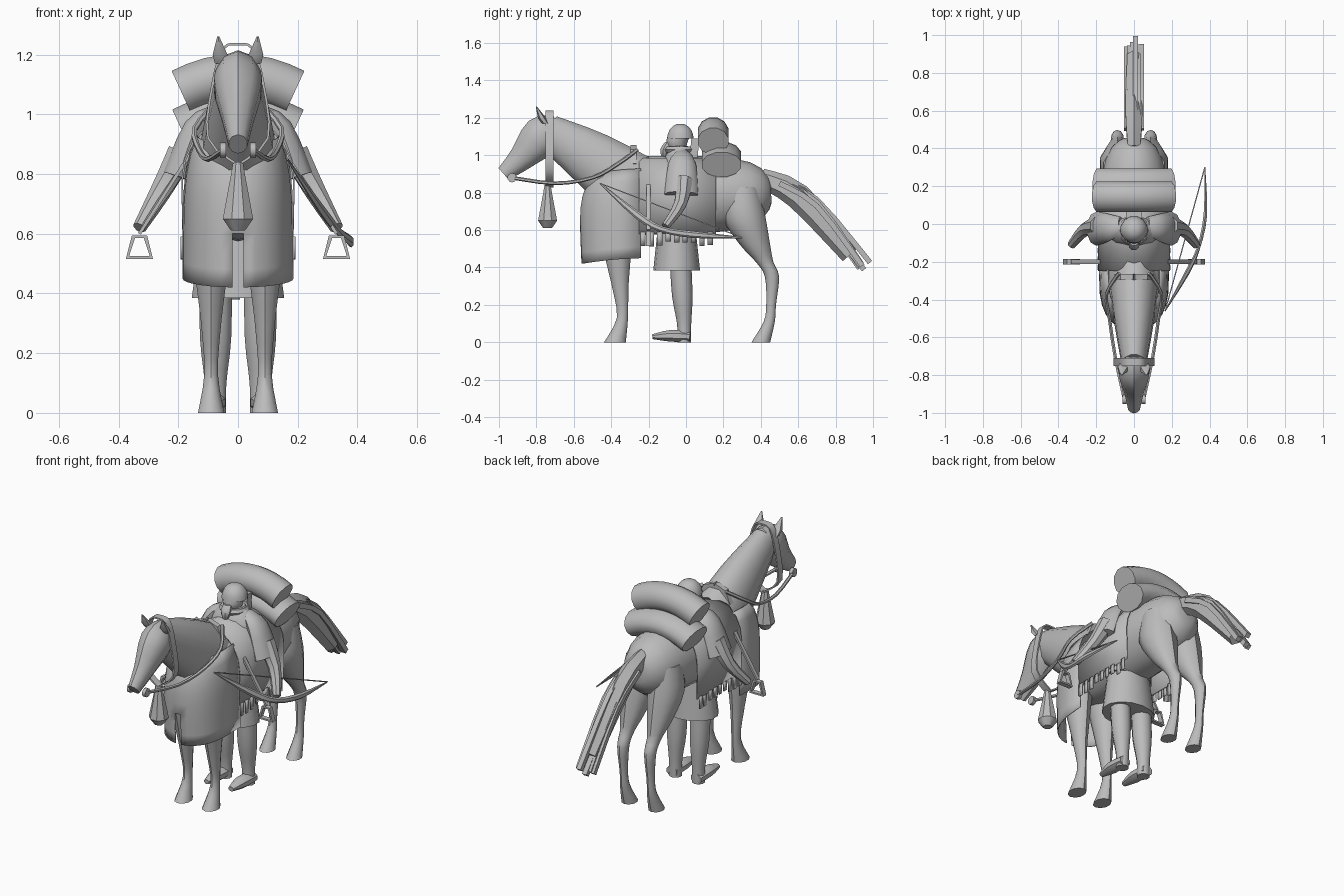
import bpy, bmesh, math, random
from mathutils import Vector

random.seed(4)
cube = bpy.data.objects.get("Cube")
if cube:
    bpy.data.objects.remove(cube)

grey = bpy.data.materials.new("plain_grey")
grey.use_nodes = True
shade = (.5, .5, .5, 1)
grey.diffuse_color = shade
grey.node_tree.nodes["Principled BSDF"].inputs["Base Color"].default_value = shade

ACROSS, ALONG, UP = Vector((1, 0, 0)), Vector((0, 1, 0)), Vector((0, 0, 1))
parts = []


def finish(name, bm, mirror=False, thickness=0):
    """Turn a bmesh into a named object, optionally mirrored or thickened."""
    bmesh.ops.recalc_face_normals(bm, faces=bm.faces)
    mesh = bpy.data.meshes.new(name)
    bm.to_mesh(mesh)
    bm.free()
    mesh.materials.append(grey)
    part = bpy.data.objects.new(name, mesh)
    bpy.context.collection.objects.link(part)
    if mirror:
        part.modifiers.new("Mirror", "MIRROR")
    if thickness:
        part.modifiers.new("Solidify", "SOLIDIFY").thickness = thickness
    parts.append(part)


def spline(points, steps):
    """Pass a smooth curve through the points, radius included."""
    result = []
    last = len(points) - 1
    for i in range(last):
        before, start = points[max(i - 1, 0)], points[i]
        end, after = points[i + 1], points[min(i + 2, last)]
        for k in range(steps):
            t = k / steps
            bend_in, bend_out = (end - before) / 2, (after - start) / 2
            result.append(start + bend_in * t + (3 * (end - start) - 2 * bend_in - bend_out) * t**2
                          + (2 * (start - end) + bend_in + bend_out) * t**3)
    return result + [points[-1]]


def tube(name, path, radii, sides=10, squash=1, side=ACROSS, flat=False,
         closed=False, mirror=False, steps=3):
    """Sweep an ellipse along a path; squash scales the radius along the side vector."""
    if isinstance(radii, float):
        radii = [radii] * len(path)
    points = [Vector((*p, r)) for p, r in zip(path, radii)]
    if not closed:
        points = spline(points, steps)
    bm = bmesh.new()
    rings = []
    last = len(points) - 1
    for i, point in enumerate(points):
        before = points[i - 1] if closed else points[max(i - 1, 0)]
        after = points[(i + 1) % len(points)] if closed else points[min(i + 1, last)]
        forward = UP if flat else (after - before).xyz.normalized()
        u = (side - forward * side.dot(forward)).normalized()
        v = forward.cross(u)
        ring = []
        for k in range(sides):
            turn = math.tau * (k + .5) / sides
            offset = u * squash * math.cos(turn) + v * math.sin(turn)
            ring.append(bm.verts.new(point.xyz + offset * point.w))
        rings.append(ring)
    pairs = list(zip(rings, rings[1:]))
    if closed:
        pairs.append((rings[-1], rings[0]))
    else:
        bm.faces.new(rings[0])
        bm.faces.new(rings[-1])
    for ring, following in pairs:
        for k in range(sides):
            bm.faces.new((ring[k - 1], ring[k], following[k], following[k - 1]))
    finish(name, bm, mirror)


def at_x(x, *pairs):
    return [(x, y, z) for y, z in pairs]


def at_y(y, *pairs):
    return [(x, y, z) for x, z in pairs]


def sheet(name, grid, is_gap=lambda i, j: False, mirror=False):
    """Thin cloth through a grid of points, leaving gaps by a rule."""
    bm = bmesh.new()
    verts = [[bm.verts.new(p) for p in row] for row in grid]
    for i in range(len(verts) - 1):
        for j in range(len(verts[0]) - 1):
            if not is_gap(i, j):
                bm.faces.new((verts[i][j], verts[i][j + 1], verts[i + 1][j + 1], verts[i + 1][j]))
    finish(name, bm, mirror, .006)


# Horse: barrel with blunt rounded ends, then neck, head and legs
stations = [math.sin(math.pi * (k / 14 - .5)) * .99 for k in range(15)]
tube("horse_body", at_x(0, *[(t * .49 - .03, .78 + .02 * t) for t in stations]),
     [.2 * (1 - t**4) ** .4 for t in stations], sides=14, squash=.9, steps=1)
tube("horse_neck", at_x(0, (-.25, .8), (-.5, .98), (-.74, 1.13)), (.2, .155, .095), sides=12, squash=.7)
tube("horse_head", at_x(0, (-.68, 1.15), (-.77, 1.1), (-.88, .985), (-.975, .9)),
     (.07, .11, .07, .042), squash=.77)
tube("horse_ear", [(.055, -.75, 1.17), (.06, -.77, 1.2), (.066, -.8, 1.26)], (.02, .022, .003),
     sides=6, squash=1.3, flat=True, mirror=True, steps=1)
tube("horse_hind_leg", at_x(.088, (.3, .83), (.31, .67), (.37, .52), (.42, .43), (.46, .35),
                            (.455, .2), (.445, .11), (.4, 0)),
     (.09, .115, .08, .047, .038, .026, .03, .05), squash=.85, flat=True, mirror=True)
tube("horse_front_leg", at_x(.09, (-.38, .65), (-.36, .4), (-.35, .28), (-.34, .13), (-.38, 0)),
     (.1, .06, .042, .03, .058), squash=.8, flat=True, mirror=True)

# Tail: one thick lock and loose flat strands
tube("tail_lock", at_x(0, (.4, .88), (.6, .78), (.88, .47)), (.05, .07, .055), sides=6, squash=.75)
for i in range(6):
    lift, reach = random.uniform(-.05, .04), random.uniform(-.08, 0)
    tube("tail_strand", at_x(.016 * i - .04, (.5, .85 + lift / 2), (.7, .73 + lift),
                             (1 + reach, .41 + lift / 2)), .02, sides=4)

# Chest cloth: wraps the chest, open behind, slit at the front, drawn in at the top
grid = []
for row in range(9):
    height = row / 8
    pull = 1 - .25 * height**5
    arc = [math.pi * (k / 15 - .5) for k in range(16)]
    grid.append([(.186 * pull * math.sin(a),
                  -.24 - (.32 + .02 * height) * pull * abs(math.cos(a)) ** .6,
                  .45 + .48 * height - .03 * math.cos(a)) for a in arc])
sheet("chest_cloth", grid, is_gap=lambda i, j: i < 3 and j == 7)

# Saddle blanket with straight flaps and a fringe of tabs
arc = [math.pi * (k / 10 - .5) for k in range(11)]
arch = [(.19 * math.sin(a), .78 + .215 * math.cos(a)) for a in arc]
arch = [(-.186, .58)] + arch + [(.186, .58)]
sheet("saddle_blanket", [at_y(y, *arch) for y in (-.25, .16)])
for i in range(9):
    y, low = .045 * i - .23, random.uniform(.51, .54)
    sheet("fringe_tab", [[(.186, y + s, z) for s in (-.014, .014)] for z in (.59, low)], mirror=True)
tube("saddle_horn", at_y(-.28, (.09, .95), (.06, 1.02), (0, 1.04)), .022, sides=4,
     side=ALONG, mirror=True, steps=1)

# Harness
tube("head_strap", at_y(-.73, (0, 1.235), (.05, 1.22), (.085, 1.1), (.1, .92), (0, .83)), .006,
     sides=4, squash=5, side=ALONG, mirror=True)
tube("hanging_tassel", at_x(0, (-.74, .84), (-.74, .8), (-.74, .65), (-.74, .61)),
     (.018, .025, .055, .025), sides=8, flat=True, steps=1)
tube("rein", [(.05, -.93, .88), (.1, -.7, .85), (.13, -.5, .88), (.145, -.37, .95), (.08, -.26, 1.03)],
     .01, sides=6, mirror=True)
tube("bit_ring", at_y(-.93, (.04, .88), (.06, .88)), .025, side=ALONG, mirror=True, steps=1)
tube("stirrup_strap", at_y(-.2, (.12, .93), (.33, .6)), .008, sides=4, squash=2,
     side=ALONG, mirror=True, steps=1)
tube("stirrup", at_y(-.2, (.31, .59), (.35, .59), (.37, .52), (.29, .52)), .01, sides=4,
     squash=2, side=ALONG, closed=True, mirror=True)


# Bedrolls sagging over the horse's back
def bedroll(name, y, top, radius, squash):
    spread = [k / 4 - 1 for k in range(9)]
    tube(name, at_y(y, *[(.19 * s, top - .05 * s * s) for s in spread]), radius,
         sides=12, squash=squash, side=ALONG, steps=1)


bedroll("upper_bedroll", .145, 1.125, .08, 1.05)
bedroll("lower_bedroll", .19, 1, .075, 1.45)

# Archer standing at the horse's middle
tube("archer_robe", at_x(0, (-.04, .6), (-.04, .94), (-.03, 1.05)), (.09, .09, .04),
     sides=12, squash=1.6, flat=True)
tube("archer_skirt", at_x(0, (-.05, .62), (-.05, .385)), (.1, .125), sides=14, squash=1.27,
     flat=True, steps=1)
tube("archer_leg", at_x(.075, (-.03, .45), (-.02, .25), (-.01, .1), (-.01, 0)),
     (.057, .055, .038, .036), flat=True, mirror=True)
tube("archer_shoe", at_x(.08, (.02, .03), (-.08, .035), (-.18, .03)), (.03, .034, .014),
     sides=8, squash=1.2, mirror=True)
tube("archer_sleeve", [(.07, -.01, 1), (.14, -.02, .95), (.2, -.025, .79)], (.05, .075, .09),
     squash=.6, mirror=True)
tube("archer_forearm", [(.19, -.01, .87), (.26, -.03, .74), (.33, -.11, .62)], (.05, .036, .023),
     sides=8, mirror=True)

# Archer's head and the small pack behind it
quarter = [math.pi * k / 10 for k in range(5)]
tube("archer_head", at_x(0, (-.04, 1.02), (-.05, 1.06), (-.04, 1.1)), (.04, .055, .06), flat=True)
tube("archer_helmet", at_x(0, *[(-.03, 1.09 + .08 * math.sin(a)) for a in quarter]),
     [.073 * math.cos(a) for a in quarter], sides=12, flat=True, steps=1)
tube("archer_beard", at_x(0, (-.09, 1.07), (-.11, 1.03), (-.12, .98)), (.025, .03, .008),
     sides=8, flat=True)
tube("archer_scarf", [(.065 * math.cos(a), .065 * math.sin(a) - .035, 1.03)
                      for a in [math.tau * k / 10 for k in range(10)]],
     .018, sides=6, side=UP, closed=True)
tube("shoulder_pack", at_x(0, (.04, .98), (.05, 1.09)), .03, sides=4, squash=2, steps=1)

# Bow in the left hand
tip, tail_tip = (.165, -.46, .85), (.375, .3, .56)
tube("bow", [tip, (.28, -.26, .68), (.34, -.13, .605), (.378, .05, .575), tail_tip],
     (.004, .02, .016, .018, .004), sides=6, squash=.6)
tube("bow_string", [tip, tail_tip], .004, sides=4, steps=1)

# Smooth shading with sharp edges kept
bpy.ops.object.select_all(action="DESELECT")
for part in parts:
    part.select_set(True)
bpy.context.view_layer.objects.active = parts[0]
bpy.ops.object.shade_smooth_by_angle(angle=math.radians(40))
